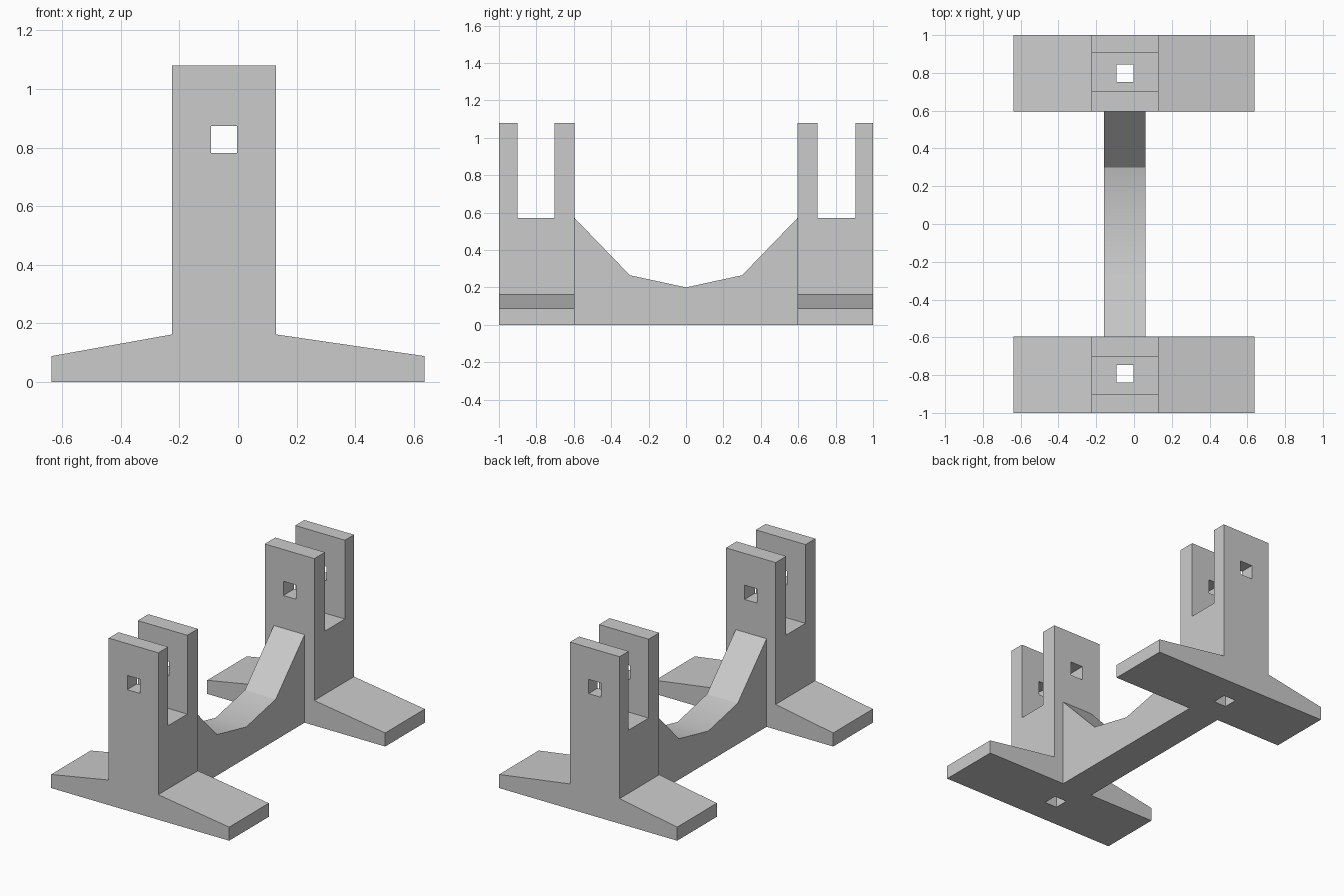
import bpy
import bmesh
from mathutils import Vector, Matrix

if "Cube" in bpy.data.objects:
    bpy.data.objects.remove(bpy.data.objects["Cube"])

grey = bpy.data.materials.new("plain grey")
grey.use_nodes = True
grey.diffuse_color = (0.6, 0.6, 0.6, 1)
grey.node_tree.nodes["Principled BSDF"].inputs["Base Color"].default_value = grey.diffuse_color


def add_object(name, bm):
    bmesh.ops.recalc_face_normals(bm, faces=bm.faces)
    mesh = bpy.data.meshes.new(name)
    bm.to_mesh(mesh)
    bm.free()
    mesh.materials.append(grey)
    obj = bpy.data.objects.new(name, mesh)
    bpy.context.collection.objects.link(obj)
    return obj


def extrude_profile(name, points, offset):
    """Extrude a closed outline of 3D points along an offset."""
    bm = bmesh.new()
    face = bm.faces.new([bm.verts.new(p) for p in points])
    result = bmesh.ops.extrude_face_region(bm, geom=[face], use_keep_orig=True)
    moved = [v for v in result["geom"] if isinstance(v, bmesh.types.BMVert)]
    bmesh.ops.translate(bm, verts=moved, vec=offset)
    return add_object(name, bm)


def box(name, low, high):
    low, high = Vector(low), Vector(high)
    bm = bmesh.new()
    matrix = Matrix.Translation((low + high) / 2) @ Matrix.Diagonal((*(high - low), 1))
    bmesh.ops.create_cube(bm, size=1, matrix=matrix)
    return add_object(name, bm)


def cut(target, cutter):
    """Subtract a cutter, then discard it."""
    cutter.hide_render = True
    mod = target.modifiers.new("cut", "BOOLEAN")
    mod.operation, mod.solver, mod.object = "DIFFERENCE", "EXACT", cutter
    bpy.context.view_layer.objects.active = target
    bpy.ops.object.modifier_apply(modifier=mod.name)
    bpy.data.objects.remove(cutter)


# Outline shared by both stands: splayed foot and upright post
foot, post_right, post_left = 0.637, -0.225, 0.13
tip, shoulder, top, slot_floor = 0.088, 0.162, 1.08, 0.57
outline = [(-foot, 0), (foot, 0), (foot, tip), (post_left, shoulder), (post_left, top),
           (post_right, top), (post_right, shoulder), (-foot, tip)]
hole_right, hole_left = -0.092, -0.003

# Stands with a slot between two prongs, a pin hole and a drain hole
for name, y0, y1, slot0, slot1, hole0 in (
        ("front_stand", -1, -0.595, -0.9, -0.703, -0.84),
        ("back_stand", 0.595, 1, 0.703, 0.907, 0.752)):
    stand = extrude_profile(name, [(x, y0, z) for x, z in outline], (0, y1 - y0, 0))
    cut(stand, box("slot_cutter", (-1, slot0, slot_floor), (1, slot1, 2)))
    cut(stand, box("pin_cutter", (hole_right, y0 - 1, 0.782), (hole_left, y1 + 1, 0.874)))
    cut(stand, box("drain_cutter", (hole_right, hole0, -1), (hole_left, hole0 + 0.093, 0.7)))

# Beam with a dipped top joining the stands
half = [(0.595, 0.57), (0.3, 0.265)]
dip = half + [(0, 0.2)] + [(-y, z) for y, z in reversed(half)]
beam_outline = [(-0.595, 0), (0.595, 0)] + dip
beam = extrude_profile("beam", [(-0.16, y, z) for y, z in beam_outline], (0.22, 0, 0))
bpy.ops.object.select_all(action="DESELECT")
beam.select_set(True)
bpy.context.view_layer.objects.active = beam
bpy.ops.object.shade_smooth_by_angle()
